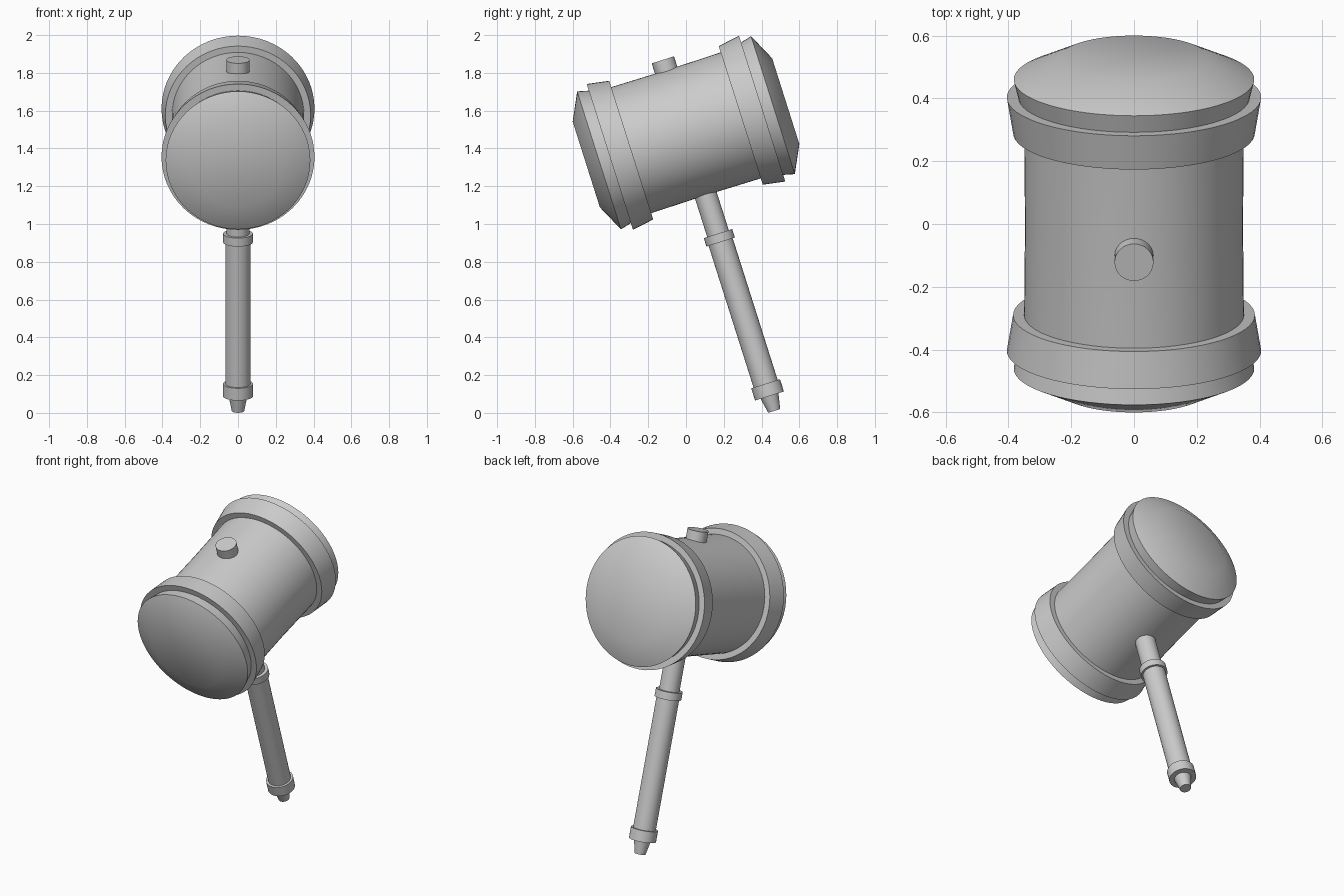
import bpy, math
from mathutils import Matrix

if "Cube" in bpy.data.objects:
    bpy.data.objects.remove(bpy.data.objects["Cube"])

SIDES = 64
# Head centre and the tilt shared by every part
TILT = Matrix.Translation((0, 0, 1.483)) @ Matrix.Rotation(math.radians(17.6), 4, 'X')
ALONG_HANDLE = TILT
HEAD_BACK = TILT @ Matrix.Rotation(math.radians(-90), 4, 'X')
HEAD_FRONT = TILT @ Matrix.Rotation(math.radians(90), 4, 'X')


def lathe(name, profile, matrix, sides=SIDES):
    """Spin (radius, height) points, listed upward, into a closed solid."""
    verts, faces = [], []
    for r, h in profile:
        for i in range(sides):
            a = 2 * math.pi * i / sides
            verts.append((r * math.cos(a), r * math.sin(a), h))
    for k in range(len(profile) - 1):
        for i in range(sides):
            j = (i + 1) % sides
            faces.append((k * sides + i, k * sides + j,
                          (k + 1) * sides + j, (k + 1) * sides + i))
    top = (len(profile) - 1) * sides
    faces.append(tuple(reversed(range(sides))))
    faces.append(tuple(range(top, top + sides)))
    mesh = bpy.data.meshes.new(name)
    mesh.from_pydata(verts, [], faces)
    mesh.transform(matrix)
    obj = bpy.data.objects.new(name, mesh)
    bpy.context.collection.objects.link(obj)
    bpy.ops.object.select_all(action='DESELECT')
    obj.select_set(True)
    bpy.context.view_layer.objects.active = obj
    bpy.ops.object.shade_smooth_by_angle(angle=math.radians(32))
    return obj


# Head barrel
lathe("head_barrel", [(0.35, -0.31), (0.347, 0), (0.35, 0.31)], HEAD_BACK)

# Flared bands and striking caps at both ends
for side, m in (("front", HEAD_FRONT), ("back", HEAD_BACK)):
    lathe(side + "_band", [(0.385, 0.304), (0.405, 0.423)], m)
    lathe(side + "_cap", [(0.366, 0.415), (0.383, 0.483), (0.238, 0.554)], m)

# Peg on top of the head
lathe("top_peg", [(0.062, 0.3), (0.062, 0.405)], ALONG_HANDLE, 32)

# Handle: neck, grip, collars and tapered tip
lathe("handle_neck", [(0.06, -0.58), (0.06, -0.3)], ALONG_HANDLE, 32)
lathe("handle_grip", [(0.067, -1.42), (0.067, -0.58)], ALONG_HANDLE, 32)
lathe("upper_collar", [(0.079, -0.607), (0.079, -0.56)], ALONG_HANDLE, 32)
lathe("lower_collar", [(0.08, -1.462), (0.08, -1.394)], ALONG_HANDLE, 32)
lathe("handle_tip", [(0.033, -1.545), (0.052, -1.45)], ALONG_HANDLE, 32)
